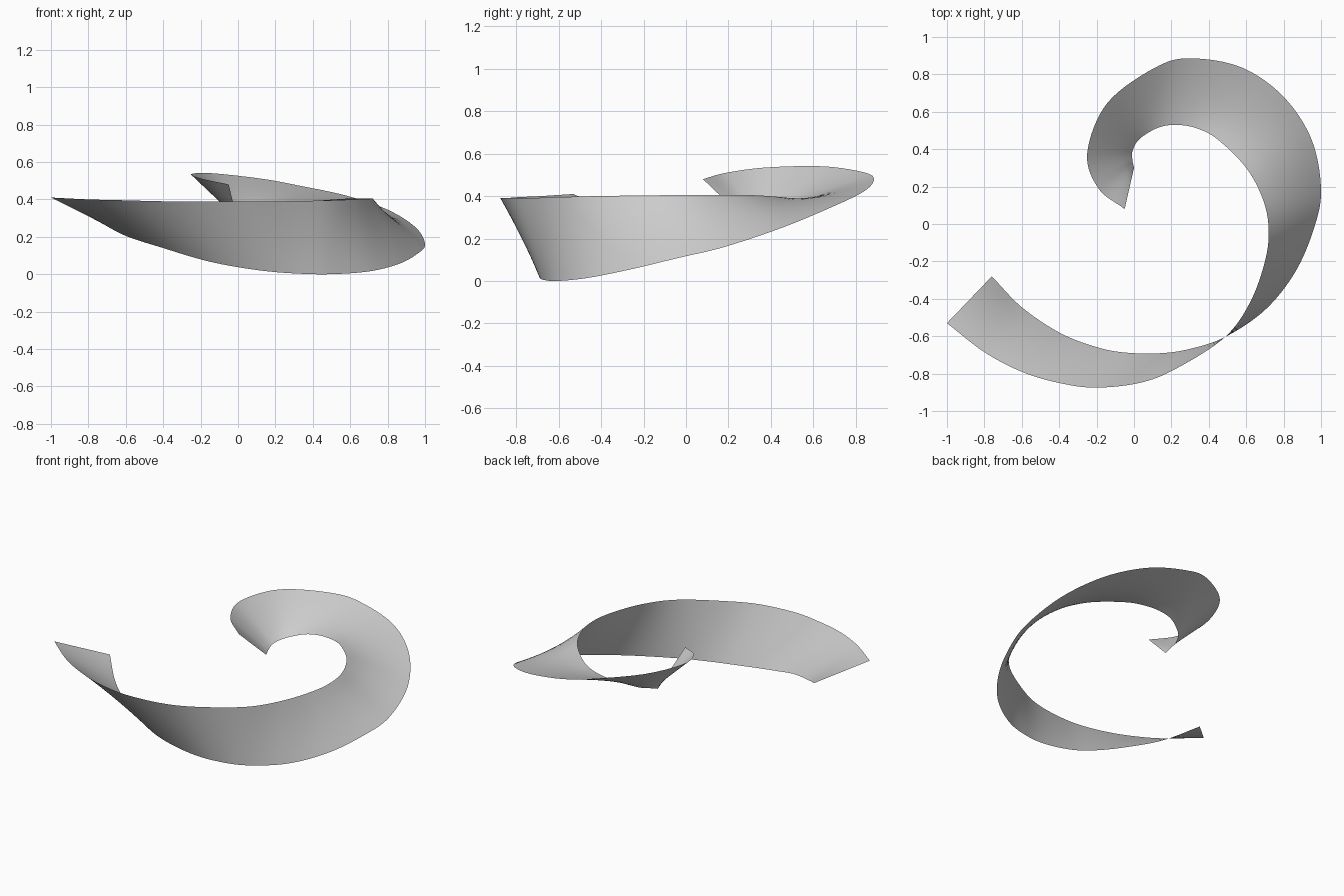
import bpy
import bmesh
from mathutils import Vector

if "Cube" in bpy.data.objects:
    bpy.data.objects.remove(bpy.data.objects["Cube"])

# Cross-lines of the ribbon: top edge xyz, then bottom edge xyz
RULINGS = [
    (-1.00, -.53, .41, -.76, -.28, .29),
    (-.80, -.685, .40, -.60, -.445, .205),
    (-.60, -.79, .395, -.40, -.58, .14),
    (-.40, -.85, .39, -.22, -.652, .085),
    (-.20, -.875, .39, -.07, -.685, .05),
    (.05, -.845, .39, .12, -.692, .02),
    (.25, -.76, .39, .29, -.67, .005),
    (.487, -.604, .395, .487, -.604, 0),
    (.62, -.42, .40, .70, -.46, .015),
    (.70, -.20, .403, .86, -.26, .055),
    (.72, -.03, .405, .96, -.03, .11),
    (.69, .13, .405, 1.0, .18, .16),
    (.60, .30, .405, .95, .45, .25),
    (.45, .45, .395, .80, .68, .345),
    (.34, .51, .385, .58, .835, .42),
    (.23, .53, .375, .32, .885, .475),
    (.13, .515, .36, .13, .845, .51),
    (.03, .455, .33, -.14, .65, .54),
    (-.008, .39, .31, -.25, .38, .535),
    (-.008, .34, .29, -.19, .19, .51),
    (0, .30, .27, -.05, .08, .48),
]
STEPS, ACROSS = 8, 8


def smooth_path(pts):
    """Catmull-Rom curve through the points."""
    p = [2 * pts[0] - pts[1]] + pts + [2 * pts[-1] - pts[-2]]
    out = []
    for i in range(1, len(p) - 2):
        a, b, c, d = p[i - 1:i + 3]
        for k in range(STEPS):
            t = k / STEPS
            out.append(.5 * (2 * b + (c - a) * t + (2 * a - 5 * b + 4 * c - d) * t ** 2
                             + (3 * b - a - 3 * c + d) * t ** 3))
    return out + [pts[-1]]


top_edge = smooth_path([Vector(r[:3]) for r in RULINGS])
bottom_edge = smooth_path([Vector(r[3:]) for r in RULINGS])

# Twisted ribbon: ruled surface between the two edges
bm = bmesh.new()
rows = [[bm.verts.new(a.lerp(b, j / ACROSS)) for j in range(ACROSS + 1)]
        for a, b in zip(top_edge, bottom_edge)]
for r, s in zip(rows, rows[1:]):
    for j in range(ACROSS):
        f = bm.faces.new((r[j], r[j + 1], s[j + 1], s[j]))
        f.smooth = True

mesh = bpy.data.meshes.new("twisted_ribbon")
bm.to_mesh(mesh)
bm.free()
ribbon = bpy.data.objects.new("twisted_ribbon", mesh)
bpy.context.collection.objects.link(ribbon)

grey = bpy.data.materials.new("light_grey")
grey.diffuse_color = (.6, .6, .6, 1)
grey.use_nodes = True
grey.node_tree.nodes["Principled BSDF"].inputs["Base Color"].default_value = grey.diffuse_color
mesh.materials.append(grey)
